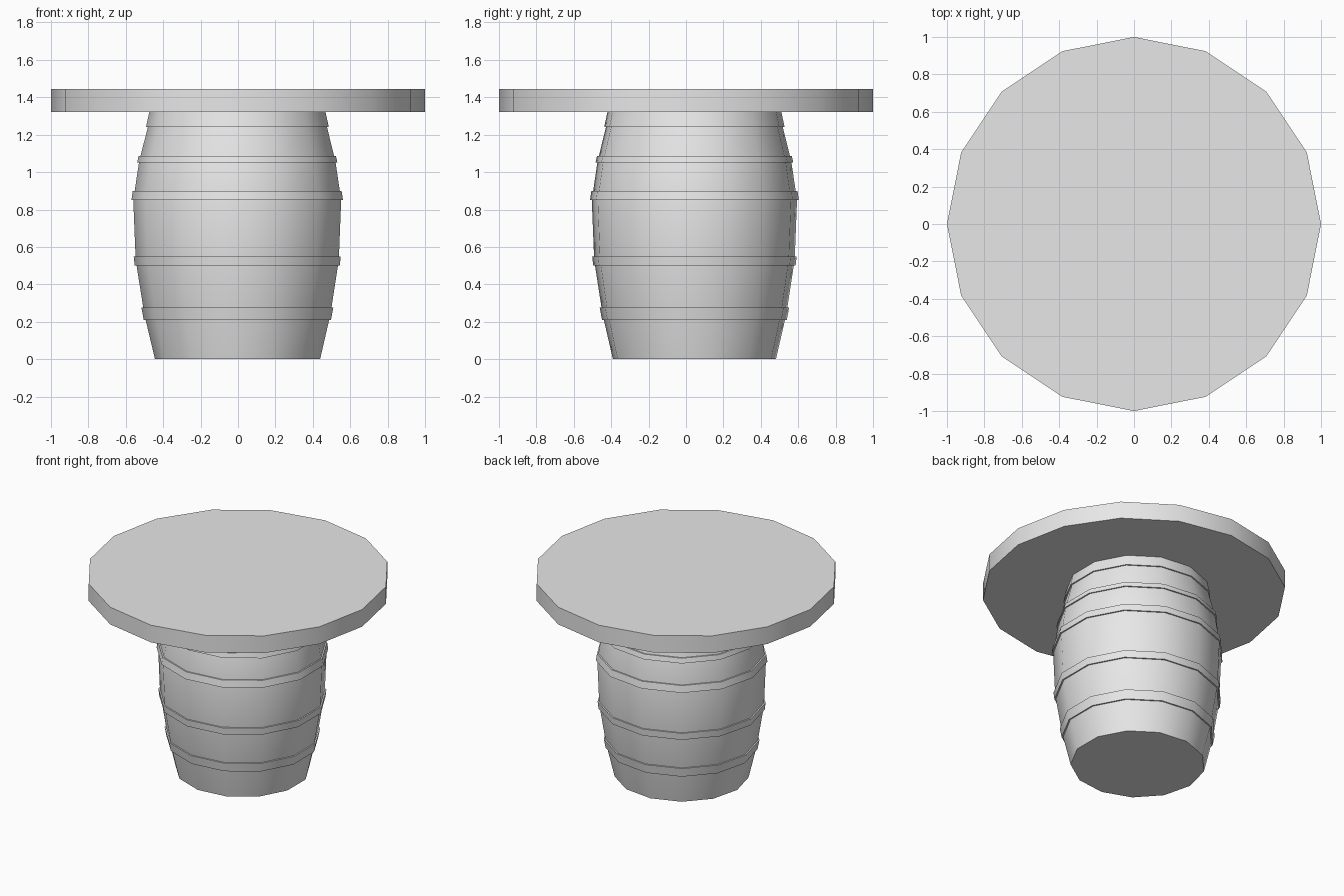
import bpy, bmesh, math

cube = bpy.data.objects.get("Cube")
if cube:
    bpy.data.objects.remove(cube, do_unlink=True)

grey = bpy.data.materials.new("light_grey")
grey.use_nodes = True
colour = (0.8, 0.8, 0.8, 1)
grey.diffuse_color = colour
grey.node_tree.nodes["Principled BSDF"].inputs["Base Color"].default_value = colour


def lathe(name, profile, sides, centre=(0, 0), squash=1, closed=False):
    """Turn (radius, height) points about a vertical axis, one corner on -x."""
    bm = bmesh.new()
    rings = []
    for r, z in profile:
        ring = []
        for i in range(sides):
            a = math.pi + math.tau * i / sides
            ring.append(bm.verts.new((centre[0] + r * math.cos(a),
                                      centre[1] + r * math.sin(a) * squash, z)))
        rings.append(ring)
    pairs = list(zip(rings, rings[1:]))
    if closed:
        pairs.append((rings[-1], rings[0]))
    else:
        bm.faces.new(rings[0])
        bm.faces.new(rings[-1])
    for low, high in pairs:
        for i in range(sides):
            j = (i + 1) % sides
            bm.faces.new((low[i], low[j], high[j], high[i]))
    bmesh.ops.recalc_face_normals(bm, faces=bm.faces)
    mesh = bpy.data.meshes.new(name)
    bm.to_mesh(mesh)
    bm.free()
    mesh.materials.append(grey)
    obj = bpy.data.objects.new(name, mesh)
    bpy.context.collection.objects.link(obj)
    bpy.ops.object.select_all(action="DESELECT")
    obj.select_set(True)
    bpy.context.view_layer.objects.active = obj
    bpy.ops.object.shade_smooth_by_angle(angle=math.radians(30))
    return obj


# Round top
lathe("table_top", [(1, 1.32), (1, 1.445)], 16)

# Barrel base, set slightly towards the back
SIDES, CENTRE, SQUASH = 13, (0.004, 0.045), 0.98
barrel = [(0.448, 0), (0.505, 0.24), (0.551, 0.53), (0.564, 0.85),
          (0.532, 1.06), (0.486, 1.24), (0.466, 1.33)]
lathe("barrel", barrel, SIDES, CENTRE, SQUASH)


def barrel_radius(z):
    for (r0, z0), (r1, z1) in zip(barrel, barrel[1:]):
        if z <= z1:
            return r0 + (r1 - r0) * (z - z0) / (z1 - z0)
    return barrel[-1][0]


# Hoops follow the barrel's slope
hoops = [(0.21, 0.275), (0.5, 0.55), (0.85, 0.9), (1.05, 1.085), (1.24, 1.325)]
for n, (z0, z1) in enumerate(hoops, 1):
    r0, r1 = barrel_radius(z0), barrel_radius(z1)
    lathe(f"hoop_{n}", [(r0 - 0.02, z0), (r0 + 0.01, z0),
                        (r1 + 0.01, z1), (r1 - 0.02, z1)],
          SIDES, CENTRE, SQUASH, closed=True)
